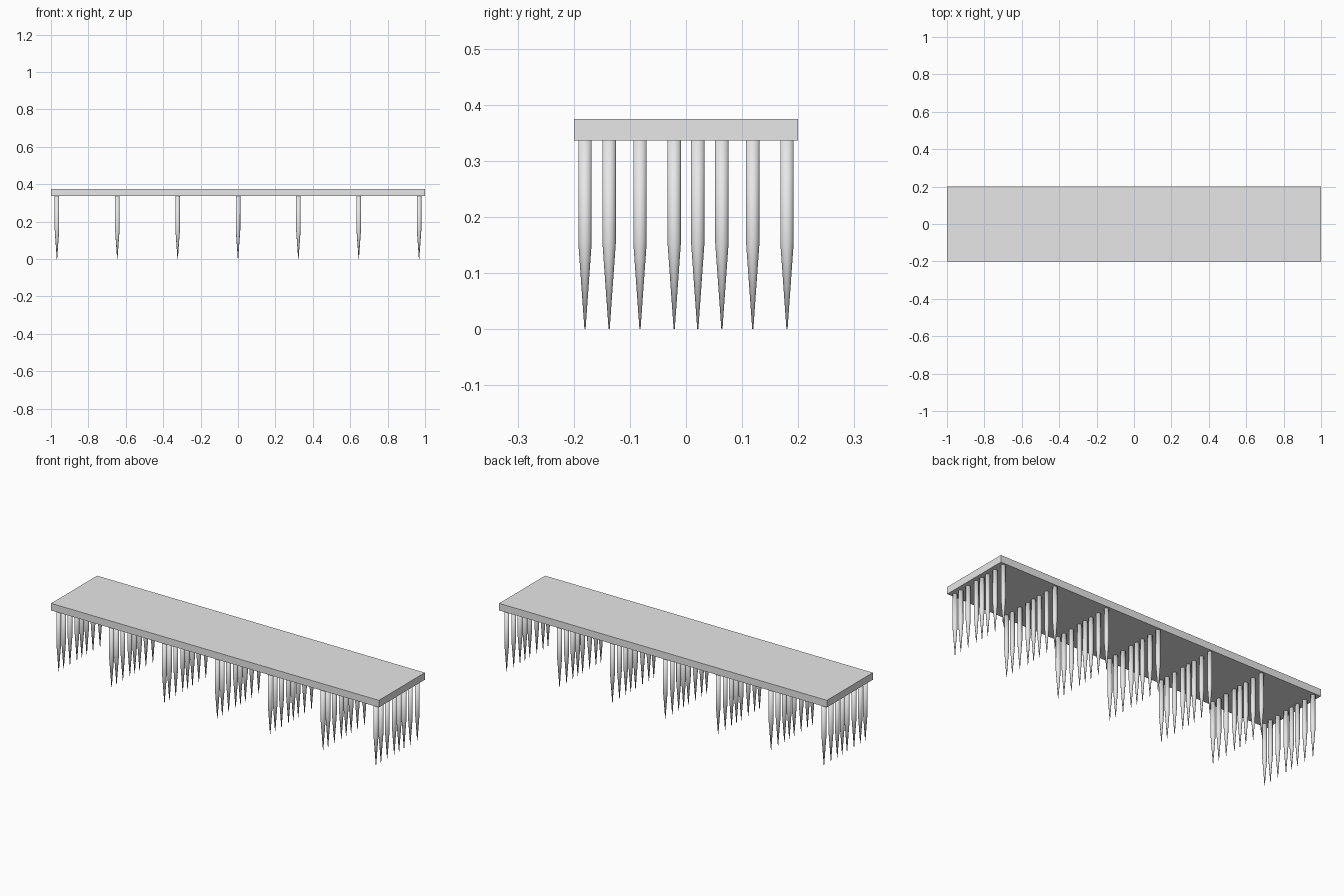
import bpy, bmesh, math

if "Cube" in bpy.data.objects:
    bpy.data.objects.remove(bpy.data.objects["Cube"])

grey = bpy.data.materials.new("concrete grey")
grey.diffuse_color = (0.8, 0.8, 0.8, 1)
grey.use_nodes = True
grey.node_tree.nodes["Principled BSDF"].inputs["Base Color"].default_value = grey.diffuse_color

DECK_BOTTOM, DECK_TOP = 0.336, 0.375
PILE_RADIUS, TAPER_START, TIP_RADIUS = 0.012, 0.155, 0.001
SIDES = 24


def finish(bm, name, smooth):
    bmesh.ops.recalc_face_normals(bm, faces=bm.faces)
    for f in bm.faces:
        f.smooth = smooth
    mesh = bpy.data.meshes.new(name)
    bm.to_mesh(mesh)
    bm.free()
    mesh.materials.append(grey)
    return mesh


def add(name, mesh, loc=(0, 0, 0)):
    obj = bpy.data.objects.new(name, mesh)
    obj.location = loc
    bpy.context.collection.objects.link(obj)


# Flat deck slab
bm = bmesh.new()
bmesh.ops.create_cube(bm, size=1)
bmesh.ops.scale(bm, vec=(2, 0.4, DECK_TOP - DECK_BOTTOM), verts=bm.verts)
bmesh.ops.translate(bm, vec=(0, 0, (DECK_TOP + DECK_BOTTOM) / 2), verts=bm.verts)
add("deck", finish(bm, "deck", False))

# Round pile with a pointed foot
bm = bmesh.new()
rings = []
for r, z in ((TIP_RADIUS, 0), (PILE_RADIUS, TAPER_START), (PILE_RADIUS, DECK_BOTTOM)):
    rings.append([bm.verts.new((r * math.cos(a), r * math.sin(a), z))
                  for a in (2 * math.pi * i / SIDES for i in range(SIDES))])
for low, high in zip(rings, rings[1:]):
    for i in range(SIDES):
        j = (i + 1) % SIDES
        bm.faces.new((low[i], low[j], high[j], high[i]))
bm.faces.new(rings[0])
bm.faces.new(rings[-1])
pile = finish(bm, "pile", True)

# Seven cross rows of eight piles
for row in range(7):
    x = -0.968 + row * 0.3227
    for n, y in enumerate((-0.18, -0.137, -0.082, -0.021, 0.021, 0.064, 0.119, 0.18)):
        add(f"pile_{row + 1}_{n + 1}", pile, (x, y, 0))
